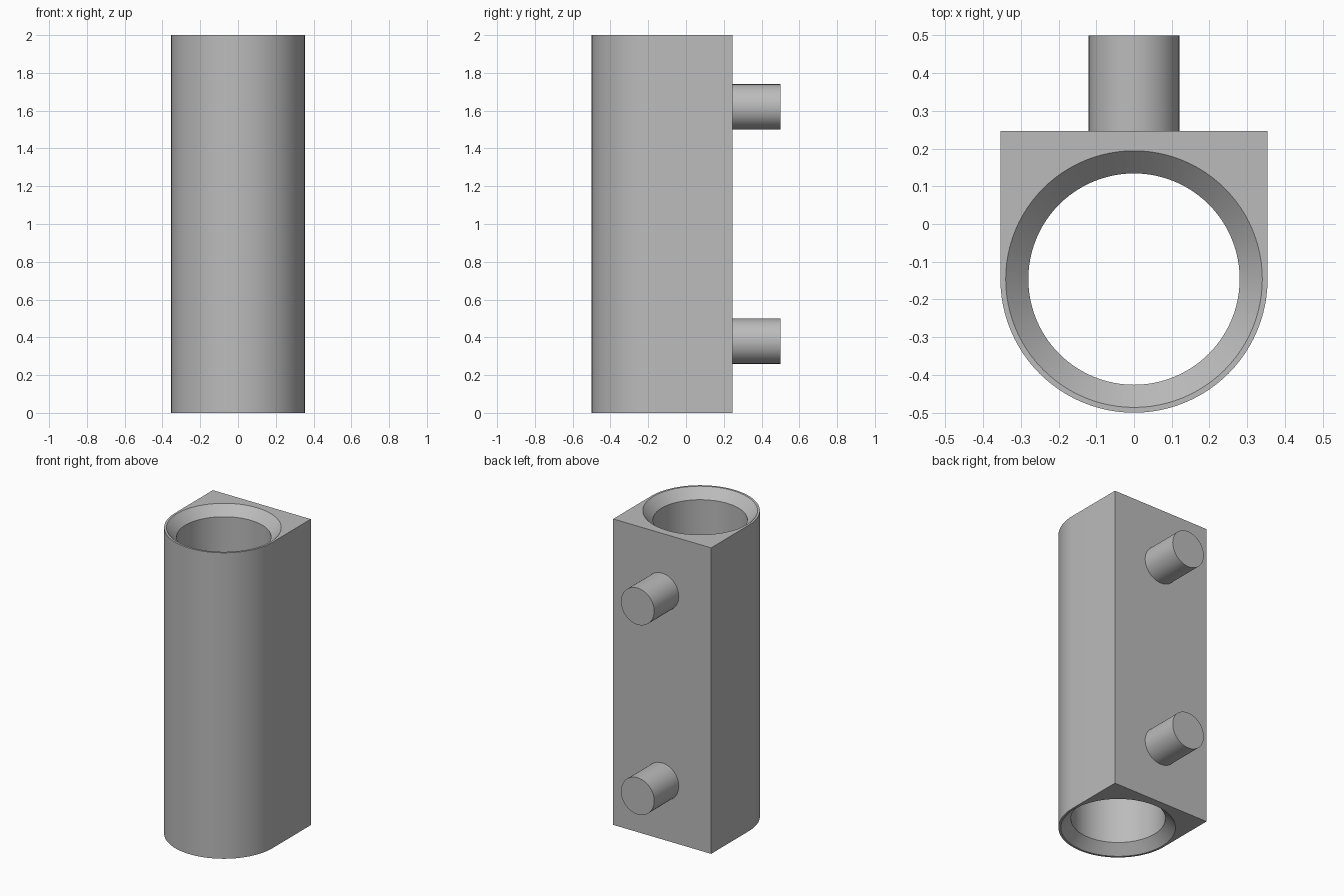
import bpy, bmesh, math
from mathutils import Matrix

if "Cube" in bpy.data.objects:
    bpy.data.objects.remove(bpy.data.objects["Cube"], do_unlink=True)

HEIGHT, RADIUS, BACK, AXIS_Y = 2.0, 0.354, 0.246, -0.146
BORE, MOUTH, CHAMFER = 0.28, 0.34, 0.06
PEG_RADIUS, PEG_END, SEGMENTS = 0.12, 0.5, 96

grey = bpy.data.materials.new("plain grey")
grey.use_nodes = True
colour = (0.5, 0.5, 0.5, 1)
grey.diffuse_color = colour
grey.node_tree.nodes["Principled BSDF"].inputs["Base Color"].default_value = colour


def make_object(name, bm):
    bmesh.ops.recalc_face_normals(bm, faces=bm.faces)
    mesh = bpy.data.meshes.new(name)
    bm.to_mesh(mesh)
    bm.free()
    mesh.materials.append(grey)
    obj = bpy.data.objects.new(name, mesh)
    bpy.context.collection.objects.link(obj)
    return obj


def activate(obj):
    bpy.ops.object.select_all(action="DESELECT")
    obj.select_set(True)
    bpy.context.view_layer.objects.active = obj


def smooth(obj):
    activate(obj)
    bpy.ops.object.shade_smooth_by_angle(angle=math.radians(25))


# Body: round front, square back, extruded upwards
bm = bmesh.new()
outline = [(RADIUS, BACK), (-RADIUS, BACK)]
for i in range(SEGMENTS // 2 + 1):
    a = math.pi + 2 * math.pi * i / SEGMENTS
    outline.append((RADIUS * math.cos(a), AXIS_Y + RADIUS * math.sin(a)))
base = bm.faces.new([bm.verts.new((x, y, 0)) for x, y in outline])
top = bmesh.ops.extrude_face_region(bm, geom=[base], use_keep_orig=True)
bmesh.ops.translate(bm, vec=(0, 0, HEIGHT),
                    verts=[v for v in top["geom"] if isinstance(v, bmesh.types.BMVert)])
body = make_object("tube_body", bm)

# Bore cutter: straight shaft flaring at both mouths, running past the ends
bm = bmesh.new()
over = 0.02
flare = MOUTH + over * (MOUTH - BORE) / CHAMFER
profile = [(flare, -over), (BORE, CHAMFER), (BORE, HEIGHT - CHAMFER), (flare, HEIGHT + over)]
rings = []
for r, z in profile:
    circle = bmesh.ops.create_circle(bm, segments=SEGMENTS, radius=r,
                                     matrix=Matrix.Translation((0, AXIS_Y, z)))
    rings.append(circle["verts"])
for low, high in zip(rings, rings[1:]):
    for i in range(SEGMENTS):
        j = (i + 1) % SEGMENTS
        bm.faces.new((low[i], low[j], high[j], high[i]))
bm.faces.new(rings[0])
bm.faces.new(rings[-1])
cutter = make_object("bore_cutter", bm)
cutter.hide_render = True

cut = body.modifiers.new("Bore", "BOOLEAN")
cut.operation = "DIFFERENCE"
cut.solver = "EXACT"
cut.object = cutter
activate(body)
bpy.ops.object.modifier_apply(modifier=cut.name)
bpy.data.objects.remove(cutter, do_unlink=True)
smooth(body)

# Mounting pegs on the back
for name, z in (("lower_peg", 0.38), ("upper_peg", 1.62)):
    bm = bmesh.new()
    place = Matrix.Translation((0, (BACK + PEG_END) / 2, z)) @ Matrix.Rotation(math.pi / 2, 4, "X")
    bmesh.ops.create_cone(bm, cap_ends=True, segments=64, radius1=PEG_RADIUS,
                          radius2=PEG_RADIUS, depth=PEG_END - BACK, matrix=place)
    smooth(make_object(name, bm))
